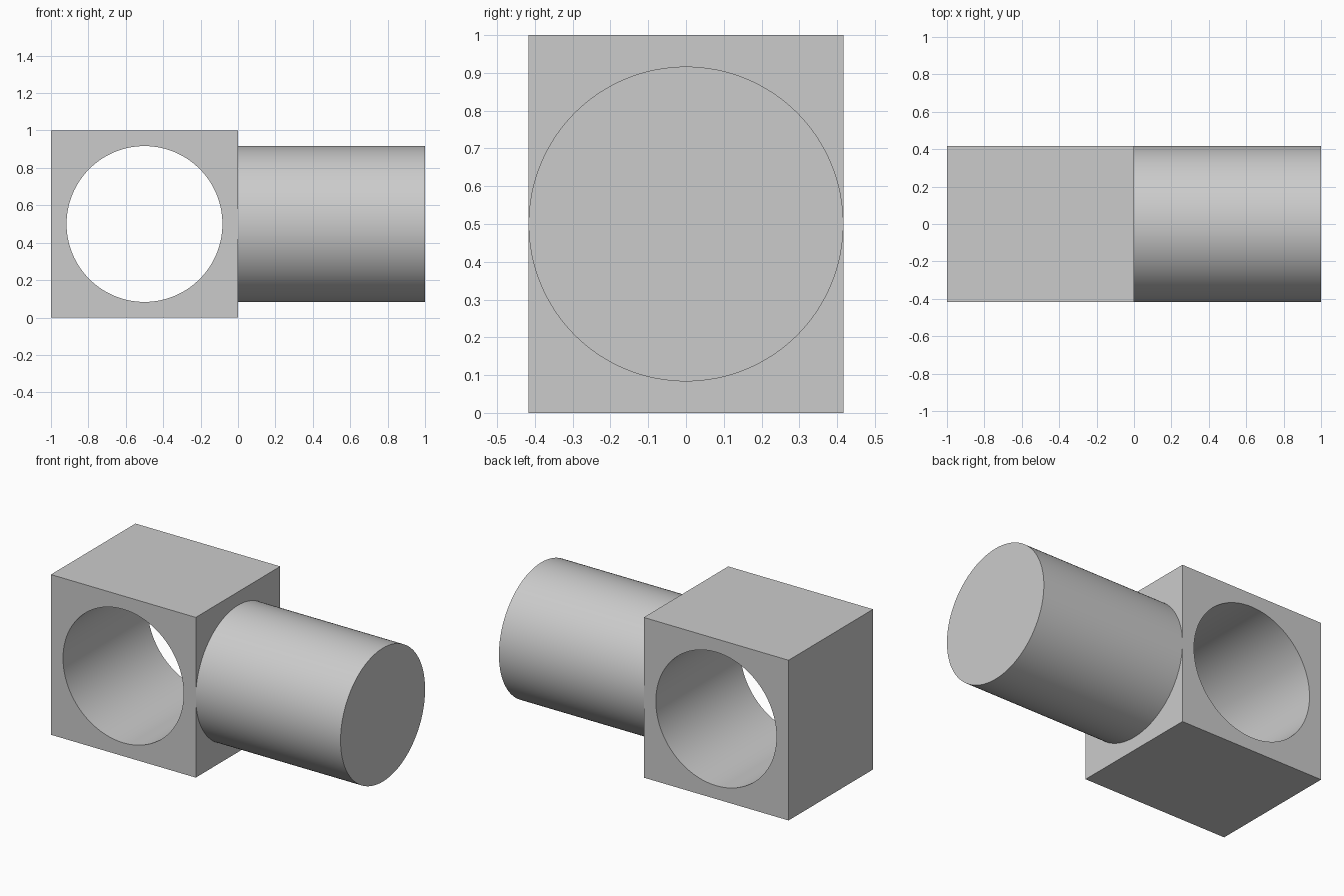
import bpy
import math

RADIUS = 5 / 12  # shared by the bore, the shaft and the block's half depth

if "Cube" in bpy.data.objects:
    bpy.data.objects.remove(bpy.data.objects["Cube"], do_unlink=True)

grey = bpy.data.materials.new("plain grey")
grey.use_nodes = True
colour = (0.6, 0.6, 0.6, 1)
grey.diffuse_color = colour
for node in grey.node_tree.nodes:
    if node.type == "BSDF_PRINCIPLED":
        node.inputs["Base Color"].default_value = colour


def finish(obj, name):
    obj.name = name
    obj.data.materials.clear()
    obj.data.materials.append(grey)
    bpy.ops.object.transform_apply(location=False, rotation=True, scale=True)
    return obj


def cylinder(name, location, rotation, depth):
    bpy.ops.mesh.primitive_cylinder_add(
        vertices=128, radius=RADIUS, depth=depth, location=location, rotation=rotation)
    return finish(bpy.context.object, name)


def smooth(obj):
    bpy.ops.object.select_all(action="DESELECT")
    obj.select_set(True)
    bpy.context.view_layer.objects.active = obj
    bpy.ops.object.shade_smooth_by_angle(angle=math.radians(30))


# Shaft joining the side of the block
shaft = cylinder("shaft", (0.5, 0, 0.5), (0, math.pi / 2, 0), 1)
smooth(shaft)

# Cutter for the bore, front to back
cutter = cylinder("bore_cutter", (-0.5, 0, 0.5), (math.pi / 2, 0, 0), 2)

# Block with the bore cut through it
bpy.ops.mesh.primitive_cube_add(size=1, location=(-0.5, 0, 0.5))
block = bpy.context.object
block.scale = (1, 2 * RADIUS, 1)
finish(block, "bored_block")
bore = block.modifiers.new("bore", "BOOLEAN")
bore.operation = "DIFFERENCE"
bore.solver = "EXACT"
bore.object = cutter
bpy.ops.object.modifier_apply(modifier=bore.name)
bpy.data.objects.remove(cutter, do_unlink=True)
smooth(block)
